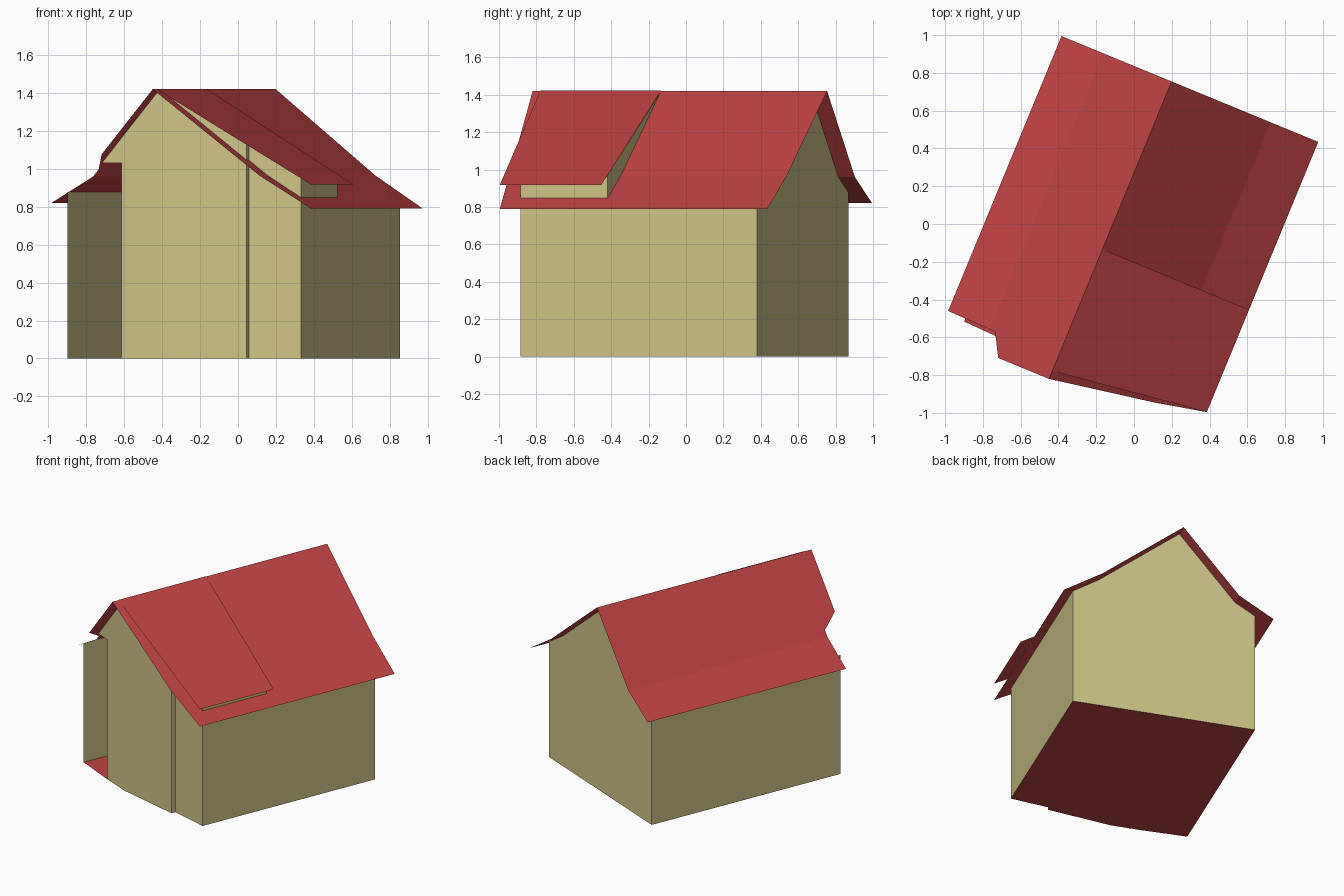
import bpy
from mathutils import Vector

cube = bpy.data.objects.get("Cube")
if cube:
    bpy.data.objects.remove(cube)


def material(name, colour):
    m = bpy.data.materials.new(name)
    m.use_nodes = True
    m.diffuse_color = (*colour, 1)
    m.node_tree.nodes["Principled BSDF"].inputs["Base Color"].default_value = (*colour, 1)
    return m


PLASTER = material("pale yellow plaster", (0.62, 0.55, 0.24))
TILE = material("red tile", (0.53, 0.055, 0.055))

# House axes: a runs across, b runs along the ridge from its front end
RIDGE = Vector((-0.45, -0.82, 0))
ACROSS = Vector((0.924, -0.381, 0))
ALONG = Vector((0.381, 0.924, 0))
RIDGE_Z, DORMER_EAVE = 1.42, 0.917
LEFT, RIGHT = -0.531, 0.748        # wall lines
BACK, ROOF_BACK = 1.608, 1.704
PROFILE = [(-0.631, 0.82), (-0.39, 0.96), (0, RIDGE_Z), (0.568, 0.965), (0.84, 0.79)]


def place(a, b, z):
    return RIDGE + ACROSS * a + ALONG * b + Vector((0, 0, z))


def roof_z(a):
    for (a0, z0), (a1, z1) in zip(PROFILE, PROFILE[1:]):
        if a <= a1:
            return z0 + (z1 - z0) * (a - a0) / (a1 - a0)
    return PROFILE[-1][1]


def dormer_z(a):
    return RIDGE_Z + (DORMER_EAVE - RIDGE_Z) * a / PROFILE[-1][0]


def sheet(name, faces, mat):
    """Object from faces given as corner lists in house axes."""
    verts, polys = [], []
    for face in faces:
        start = len(verts)
        verts += [place(*p) for p in face]
        polys.append(range(start, len(verts)))
    mesh = bpy.data.meshes.new(name)
    mesh.from_pydata(verts, [], [list(p) for p in polys])
    mesh.materials.append(mat)
    ob = bpy.data.objects.new(name, mesh)
    bpy.context.collection.objects.link(ob)
    return ob


# Floor and the stepped front wall line
front_line = [(0, 0.098), (0.466, 0.17), (0.466, 0.2), (RIGHT, 0.237)]
door_edge, door_top, door_b = -0.217, 1.03, 0.098
floor = [(LEFT, 0.109), (door_edge, door_b)] + front_line + [(RIGHT, BACK), (LEFT, BACK)]
sheet("floor", [[(a, b, 0) for a, b in floor]], TILE)

# Side walls
for name, a, front in (("left_wall", LEFT, 0.109), ("right_wall", RIGHT, 0.237)):
    z = roof_z(a)
    sheet(name, [[(a, front, 0), (a, BACK, 0), (a, BACK, z), (a, front, z)]], PLASTER)

# Back gable follows the roof profile
tops = [LEFT] + [a for a, z in PROFILE[1:-1]] + [RIGHT]
sheet("back_gable", [[(RIGHT, BACK, 0), (LEFT, BACK, 0)]
                     + [(a, BACK, roof_z(a)) for a in tops]], PLASTER)

# Front gable: open corner on one side, dormer cheek on the other
lintel = (door_top - RIDGE_Z) * -PROFILE[1][0] / (RIDGE_Z - PROFILE[1][1])
gable = [[(door_edge, door_b, 0), (0, door_b, 0), (0, door_b, RIDGE_Z),
          (lintel, door_b, door_top), (door_edge, door_b, door_top)]]
for (a0, b0), (a1, b1) in zip(front_line, front_line[1:]):
    gable.append([(a0, b0, 0), (a1, b1, 0), (a1, b1, dormer_z(a1)), (a0, b0, dormer_z(a0))])
sheet("front_gable", gable, PLASTER)

# Main roof, its front verge cut back over the open corner
eave_l, bend_l, top, bend_r, eave_r = PROFILE
notch = -0.291
sheet("roof_left", [
    [(bend_l[0], 0.123, bend_l[1]), (-0.359, 0.122, roof_z(-0.359)), (notch, 0, roof_z(notch)),
     (0, 0, RIDGE_Z), (0, ROOF_BACK, RIDGE_Z), (bend_l[0], ROOF_BACK, bend_l[1])],
    [(eave_l[0], 0.129, eave_l[1]), (bend_l[0], 0.123, bend_l[1]),
     (bend_l[0], ROOF_BACK, bend_l[1]), (eave_l[0], ROOF_BACK, eave_l[1])]], TILE)
verge = [(*top, 0), (*bend_r, 0.098), (*eave_r, 0.156)]
sheet("roof_right", [
    [(a0, b0, z0), (a1, b1, z1), (a1, ROOF_BACK, z1), (a0, ROOF_BACK, z0)]
    for (a0, z0, b0), (a1, z1, b1) in zip(verge, verge[1:])], TILE)

# Shed dormer on the right slope
dormer_back = 0.743
sheet("dormer_roof", [[(0, 0.045, RIDGE_Z + 0.002), (eave_r[0], 0.156, DORMER_EAVE),
                       (eave_r[0], dormer_back, DORMER_EAVE),
                       (0, dormer_back, RIDGE_Z + 0.002)]], TILE)
sheet("dormer_walls", [
    [(RIGHT, 0.237, roof_z(RIGHT)), (RIGHT, dormer_back, roof_z(RIGHT)),
     (RIGHT, dormer_back, dormer_z(RIGHT)), (RIGHT, 0.237, dormer_z(RIGHT))],
    [(0, dormer_back, RIDGE_Z), (RIGHT, dormer_back, dormer_z(RIGHT)),
     (RIGHT, dormer_back, roof_z(RIGHT)), (bend_r[0], dormer_back, bend_r[1])]], PLASTER)
